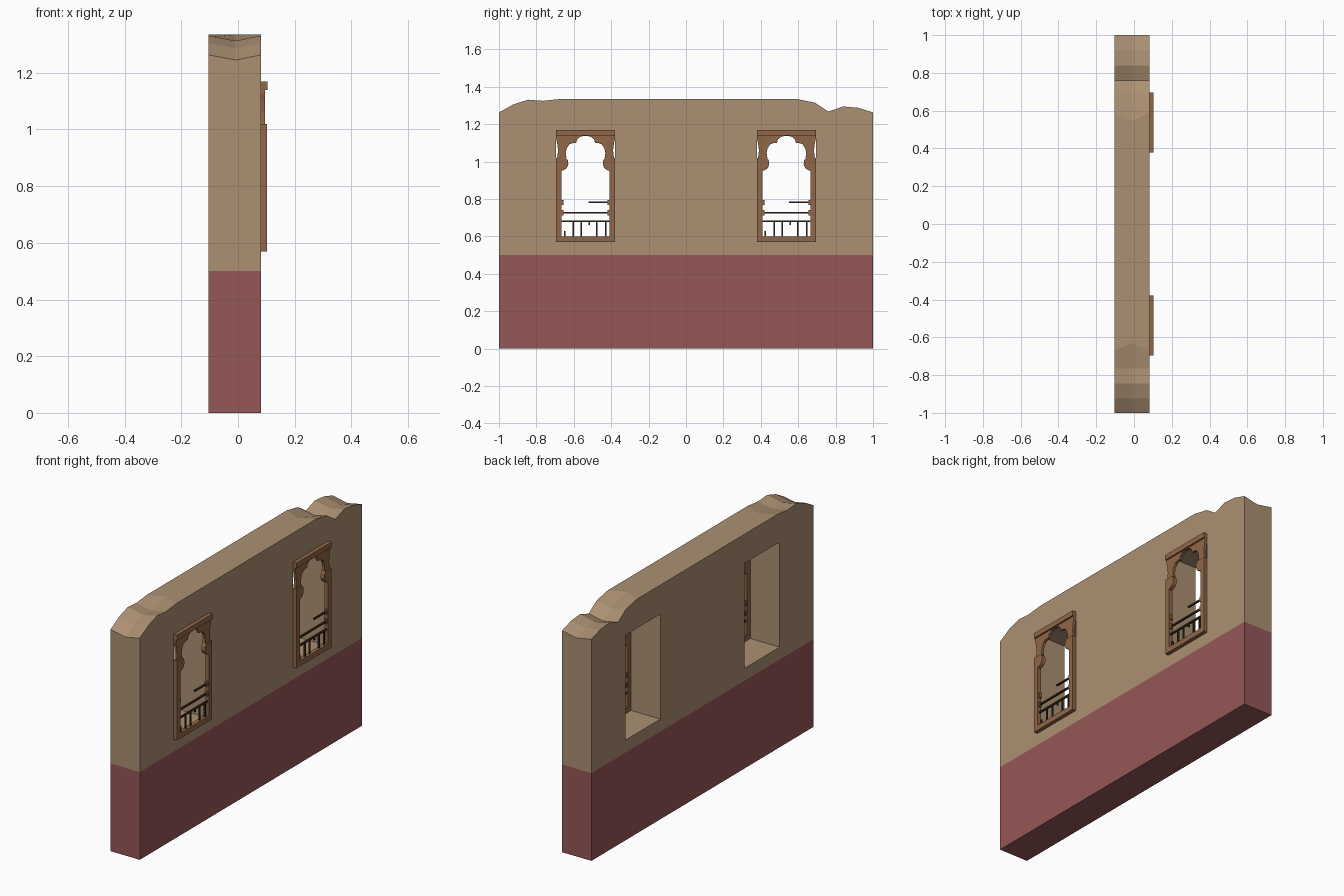
import bpy, bmesh
from mathutils import Vector

if "Cube" in bpy.data.objects:
    bpy.data.objects.remove(bpy.data.objects["Cube"])


def material(name, rgb):
    m = bpy.data.materials.new(name)
    m.diffuse_color = (*rgb, 1)
    m.use_nodes = True
    m.node_tree.nodes["Principled BSDF"].inputs["Base Color"].default_value = m.diffuse_color
    return m


PLASTER = material("plaster", (0.41, 0.28, 0.17))
RED = material("red_paint", (0.305, 0.095, 0.095))
WOOD = material("wood", (0.283, 0.136, 0.065))
DARK = material("dark_wood", (0.045, 0.025, 0.013))


def finish(bm, name, mat):
    bmesh.ops.recalc_face_normals(bm, faces=bm.faces)
    me = bpy.data.meshes.new(name)
    bm.to_mesh(me)
    bm.free()
    me.materials.append(mat)
    ob = bpy.data.objects.new(name, me)
    bpy.context.collection.objects.link(ob)
    return ob


def box(name, x, y, z, mat):
    bm = bmesh.new()
    bmesh.ops.create_cube(bm, size=1)
    for v in bm.verts:
        v.co = Vector([(a + b) / 2 + c * (b - a) for (a, b), c in zip((x, y, z), v.co)])
    return finish(bm, name, mat)


def slab(name, outline, x0, x1, mat):
    """Extrude a (y, z) outline along x."""
    bm = bmesh.new()
    f = bm.faces.new([bm.verts.new((x0, y, z)) for y, z in outline])
    r = bmesh.ops.extrude_face_region(bm, geom=[f])
    for v in r["geom"]:
        if isinstance(v, bmesh.types.BMVert):
            v.co.x = x1
    return finish(bm, name, mat)


X0, X1 = -0.104, 0.081
FRAME_X = 0.103

# painted base
box("wall_base", (X0, X1), (-1, 1), (0, 0.5), RED)

# plaster wall with a worn top: three rows, the middle one dips at the ends
top = [(-1, 1.263), (-0.925, 1.305), (-0.845, 1.331), (-0.765, 1.325), (-0.67, 1.335),
       (0.59, 1.335), (0.69, 1.315), (0.76, 1.268), (0.84, 1.295), (0.92, 1.288), (1, 1.263)]
flat = [(y, z) for y, z in top]
mid = [(y, z - 0.018) for y, z in top]
mid[4], mid[5] = (-0.63, 1.335), (0.545, 1.335)
bm = bmesh.new()
rows = [[bm.verts.new((x, y, z)) for y, z in pts]
        for x, pts in ((X0, flat), (-0.008, mid), (X1, flat))]
feet = [[bm.verts.new((x, y, 0.5)) for y in (-1, 1)] for x in (X0, X1)]
for a, b in zip(rows, rows[1:]):
    for i in range(len(top) - 1):
        bm.faces.new((a[i], a[i + 1], b[i + 1], b[i]))
for row, (lo, hi) in ((rows[0], feet[0]), (rows[2], feet[1])):
    bm.faces.new([lo] + row + [hi])
for e in (0, 1):
    bm.faces.new([feet[0][e]] + [r[-e] for r in rows] + [feet[1][e]])
bm.faces.new((feet[0][0], feet[0][1], feet[1][1], feet[1][0]))
wall = finish(bm, "plaster_wall", PLASTER)

# rectangular window openings cut through the wall
bpy.context.view_layer.objects.active = wall
for cy in (-0.537, 0.537):
    cutter = box("cutter", (-0.3, 0.3), (cy - 0.157, cy + 0.157), (0.571, 1.169), PLASTER)
    cutter.hide_render = True
    mod = wall.modifiers.new("opening", "BOOLEAN")
    mod.operation, mod.object, mod.solver = "DIFFERENCE", cutter, "EXACT"
    bpy.ops.object.modifier_apply(modifier=mod.name)
    bpy.data.objects.remove(cutter)

# half outlines of the window woodwork (offset from centre, height)
jamb = [(0.158, 0.57), (0.158, 1.02), (0.105, 1.02), (0.095, 1.008), (0.092, 0.985),
        (0.1, 0.965), (0.115, 0.955), (0.128, 0.95), (0.128, 0.6)]
arch = [(0.158, 1.17), (0.158, 1.125), (0.152, 1.10), (0.147, 1.06), (0.152, 1.02),
        (0.102, 1.02), (0.106, 1.045), (0.101, 1.07), (0.087, 1.092), (0.066, 1.1),
        (0.05, 1.1), (0.046, 1.118), (0.03, 1.132), (0.008, 1.138)]


def mirrored(half, cy):
    return [(cy + u, z) for u, z in half] + [(cy - u, z) for u, z in reversed(half)]


for side, cy in (("left", -0.537), ("right", 0.537)):
    def bar(name, u, z, x=(0.086, 0.096), mat=DARK):
        box(f"{side}_{name}", x, (cy + u[0], cy + u[1]), z, mat)

    # frame with capitals, lobed arch and its top moulding
    slab(side + "_window_frame", mirrored(jamb, cy), 0.08, FRAME_X, WOOD)
    slab(side + "_window_arch", mirrored(arch, cy), 0.08, 0.095, WOOD)
    bar("top_moulding", (-0.158, 0.158), (1.14, 1.17), (0.095, FRAME_X + 0.001), WOOD)

    # railing, with the upper bar broken off half way
    bar("lower_rail", (-0.13, 0.13), (0.676, 0.685))
    bar("middle_rail", (-0.13, 0.13), (0.722, 0.731))
    bar("broken_rail", (0.015, 0.13), (0.778, 0.786))
    for s in (-1, 1):
        for z in (0.727, 0.782):
            u = sorted((s * 0.118, s * 0.13))
            bar("rail_socket", u, (z - 0.014, z + 0.014), (0.083, 0.099), WOOD)

    # balusters, some broken short
    for u, z0, z1 in ((-0.112, 0.6, 0.63), (-0.066, 0.6, 0.68), (-0.022, 0.6, 0.68),
                      (0.02, 0.66, 0.68), (0.06, 0.6, 0.68), (0.108, 0.6, 0.68)):
        bar("baluster", (u - 0.004, u + 0.004), (z0, z1), (0.087, 0.095))
